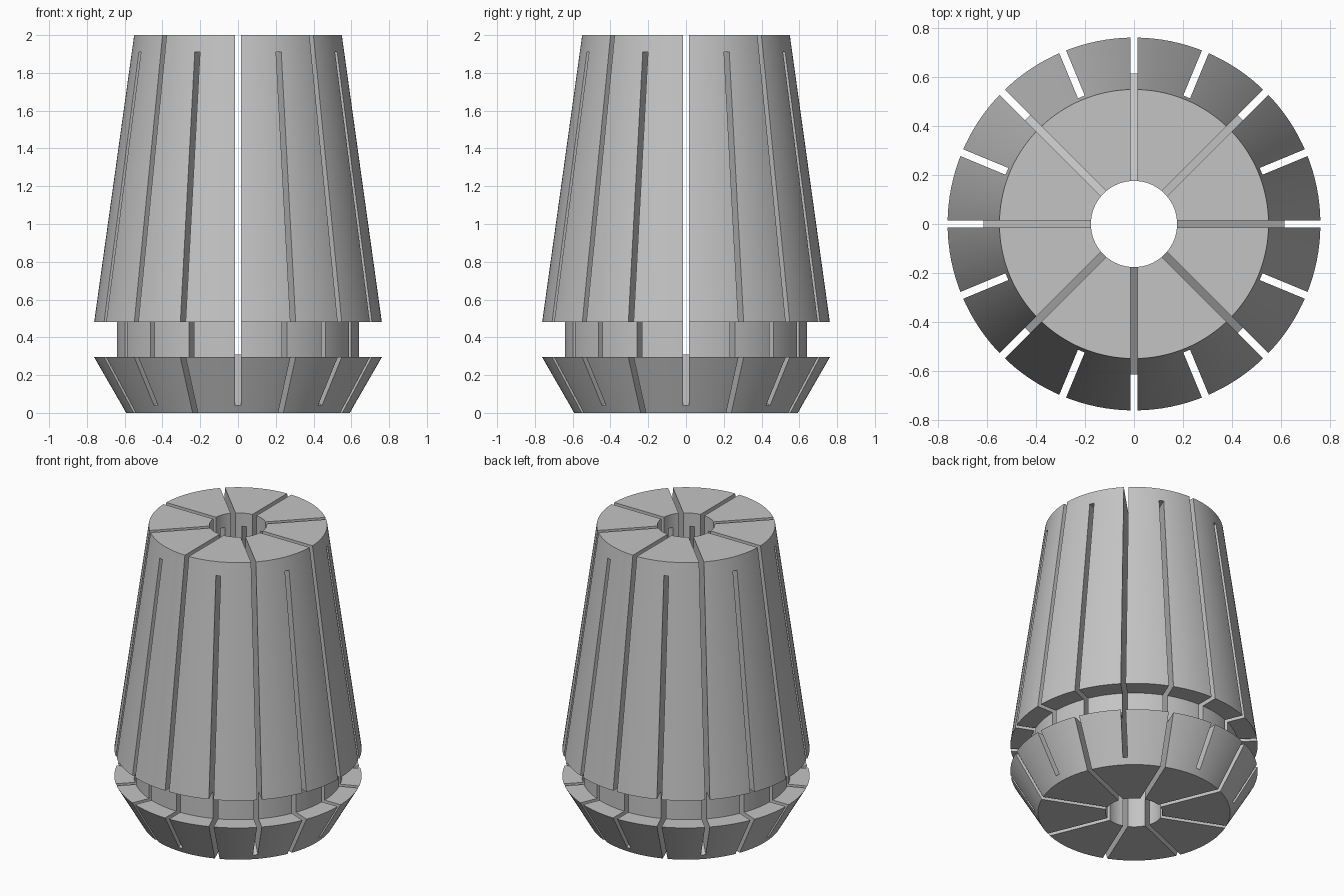
import bpy
import bmesh
import math
from mathutils import Matrix

if "Cube" in bpy.data.objects:
    bpy.data.objects.remove(bpy.data.objects["Cube"])

SEGMENTS = 128
SLOT_WIDTH = 0.03

steel = bpy.data.materials.new("steel_grey")
steel.use_nodes = True
colour = (0.55, 0.55, 0.55, 1)
steel.diffuse_color = colour
steel.node_tree.nodes["Principled BSDF"].inputs["Base Color"].default_value = colour


def finish(bm, name):
    bmesh.ops.recalc_face_normals(bm, faces=bm.faces)
    mesh = bpy.data.meshes.new(name)
    bm.to_mesh(mesh)
    bm.free()
    mesh.materials.append(steel)
    obj = bpy.data.objects.new(name, mesh)
    bpy.context.collection.objects.link(obj)
    return obj


def lathe(name, profile):
    """Spin a closed (radius, height) profile into a ring-shaped solid."""
    bm = bmesh.new()
    rings = []
    for i in range(SEGMENTS):
        a = 2 * math.pi * i / SEGMENTS
        rings.append([bm.verts.new((r * math.cos(a), r * math.sin(a), z)) for r, z in profile])
    n = len(profile)
    for i, ring in enumerate(rings):
        following = rings[(i + 1) % SEGMENTS]
        for j in range(n):
            k = (j + 1) % n
            bm.faces.new((ring[j], following[j], following[k], ring[k]))
    return finish(bm, name)


def add_slot(bm, outline, angle):
    """Add a thin radial blade with the given (radius, height) outline."""
    turn = Matrix.Rotation(angle, 3, "Z")
    sides = []
    for y in (-SLOT_WIDTH / 2, SLOT_WIDTH / 2):
        sides.append([bm.verts.new(turn @ Matrix.Translation((r, y, z)).translation)
                      for r, z in outline])
    near, far = sides
    bm.faces.new(near)
    bm.faces.new(far[::-1])
    n = len(outline)
    for j in range(n):
        k = (j + 1) % n
        bm.faces.new((near[j], far[j], far[k], near[k]))


# Collet body: nose cone, neck groove, long taper and straight bore
body = lathe("collet_body", [
    (0.176, 0), (0.592, 0), (0.762, 0.295), (0.642, 0.295),
    (0.642, 0.48), (0.762, 0.48), (0.55, 2), (0.176, 2)])

# Slots alternate: open at the top with a sloping floor, open at the bottom
top_slot = [(0.12, 0.344), (0.9, -0.137), (0.9, 2.1), (0.12, 2.1)]
bottom_slot = [(0.12, -0.1), (0.9, -0.1), (0.9, 1.91), (0.12, 1.91)]
bm = bmesh.new()
for i in range(16):
    add_slot(bm, bottom_slot if i % 2 else top_slot, i * math.pi / 8)
cutter = finish(bm, "slot_cutter")
cutter.hide_render = True

# Cut the slots and keep the machined edges crisp
cut = body.modifiers.new("slots", "BOOLEAN")
cut.operation = "DIFFERENCE"
cut.solver = "EXACT"
cut.object = cutter
bpy.ops.object.select_all(action="DESELECT")
body.select_set(True)
bpy.context.view_layer.objects.active = body
bpy.ops.object.modifier_apply(modifier=cut.name)
bpy.data.objects.remove(cutter)
bpy.ops.object.shade_smooth_by_angle(angle=math.radians(25))
